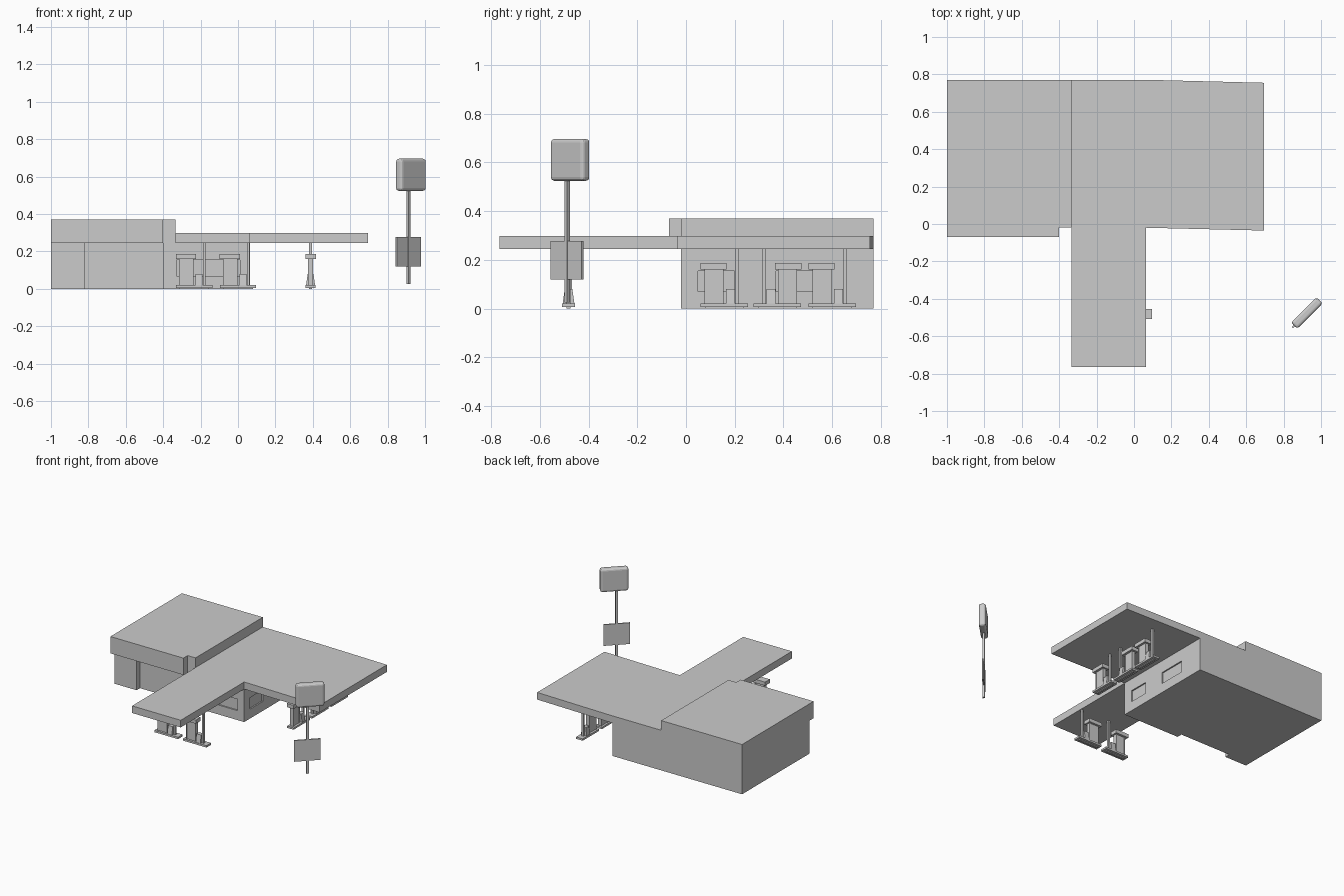
import bpy, bmesh
from math import radians
from mathutils import Matrix, Vector

if "Cube" in bpy.data.objects:
    bpy.data.objects.remove(bpy.data.objects["Cube"])


def finish(bm, name):
    bmesh.ops.recalc_face_normals(bm, faces=bm.faces)
    me = bpy.data.meshes.new(name)
    bm.to_mesh(me)
    bm.free()
    ob = bpy.data.objects.new(name, me)
    bpy.context.collection.objects.link(ob)
    return ob


def prism(name, outline, z0, z1):
    """Extrude a plan outline from z0 to z1."""
    bm = bmesh.new()
    face = bm.faces.new([bm.verts.new((x, y, z0)) for x, y in outline])
    new = bmesh.ops.extrude_face_region(bm, geom=[face])["geom"]
    verts = [v for v in new if isinstance(v, bmesh.types.BMVert)]
    bmesh.ops.translate(bm, verts=verts, vec=(0, 0, z1 - z0))
    return finish(bm, name)


def box(name, lo, hi, xf=Matrix(), top=1.0):
    """Box between two corners; top narrows the upper face in y."""
    lo, hi = Vector(lo), Vector(hi)
    bm = bmesh.new()
    bmesh.ops.create_cube(bm, size=1)
    for v in bm.verts:
        if v.co.z > 0:
            v.co.y *= top
        v.co = (lo + hi) / 2 + v.co * (hi - lo)
    bm.transform(xf)
    return finish(bm, name)


# Shop building with a shallow recessed storefront on the left
shop = prism("shop_walls", [(-1, -0.02), (-0.82, -0.02), (-0.82, 0.02), (-0.4, 0.02),
                            (-0.4, -0.02), (0.065, -0.02), (0.065, 0.77), (-1, 0.77)], 0, 0.245)

# Recessed windows
windows = [((-0.33, -0.05, 0.07), (0.01, -0.01, 0.155)),
           ((0.055, 0.05, 0.07), (0.1, 0.2, 0.155)),
           ((0.055, 0.37, 0.07), (0.1, 0.575, 0.155))]
for lo, hi in windows:
    cutter = box("window_cutter", lo, hi)
    cutter.hide_render = True
    cutter.display_type = 'WIRE'
    mod = shop.modifiers.new("window", 'BOOLEAN')
    mod.operation = 'DIFFERENCE'
    mod.object = cutter
    mod.solver = 'EXACT'

# High roof over the shop, overhanging at the front
prism("shop_roof", [(-1, -0.07), (-0.4, -0.07), (-0.4, -0.02), (-0.335, -0.02),
                    (-0.335, 0.77), (-1, 0.77)], 0.245, 0.37)

# L-shaped canopy
prism("canopy", [(-0.335, -0.765), (0.065, -0.765), (0.065, -0.02), (0.695, -0.035),
                 (0.695, 0.755), (0.1, 0.77), (-0.335, 0.77)], 0.245, 0.298)


# Pump island: base, dispenser with cap, bin and canopy column
def pump_island(x, y, angle=0, flip=1):
    xf = Matrix.Translation((x, y, 0)) @ Matrix.Rotation(radians(angle), 4, 'Z') @ Matrix.Diagonal((flip, 1, 1, 1))
    box("island_base", (-0.097, -0.027, 0.006), (0.097, 0.027, 0.02), xf)
    box("island_footing", (-0.08, -0.008, 0), (0.08, 0.008, 0.006), xf)
    box("pump_body", (-0.075, -0.011, 0.02), (-0.01, 0.011, 0.14), xf)
    for px in (-0.081, -0.01):
        box("pump_post", (px, -0.014, 0.02), (px + 0.007, 0.014, 0.16), xf)
    box("pump_head", (-0.098, -0.028, 0.16), (0.01, 0.028, 0.187), xf)
    box("pump_neck", (-0.074, -0.011, 0.14), (-0.01, 0.011, 0.16), xf)
    box("service_bin", (0.007, -0.024, 0.02), (0.045, 0.024, 0.08), xf, top=0.65)
    box("canopy_column", (0.047, -0.008, 0.02), (0.061, 0.008, 0.25), xf)


for x in (-0.234, 0.0):
    pump_island(x, -0.482)
for y, flip in ((0.157, 1), (0.375, -1), (0.6, 1)):
    pump_island(0.388, y, 90, flip)

# Roadside sign, turned 45 degrees
sign = Matrix.Translation((0.912, -0.488, 0)) @ Matrix.Rotation(radians(45), 4, 'Z')
box("sign_pole", (-0.008, -0.008, 0.025), (0.008, 0.008, 0.54), sign)
box("price_panel", (-0.092, -0.005, 0.12), (0.09, 0.005, 0.277), sign)
head = box("sign_head", (-0.079, -0.024, 0.524), (0.114, 0.024, 0.696))
head.matrix_world = sign
bev = head.modifiers.new("rounding", 'BEVEL')
bev.width = 0.015
bev.segments = 3
